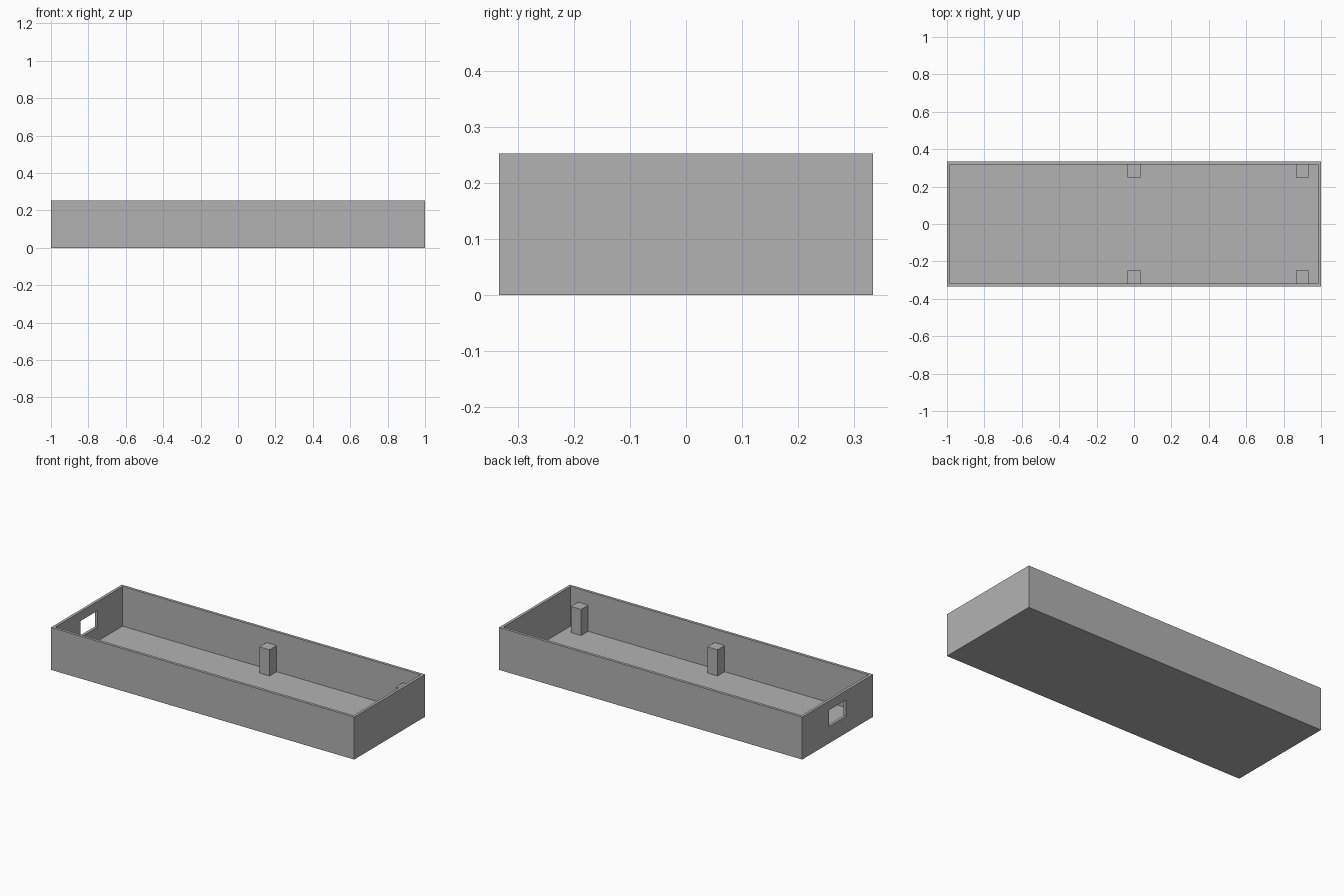
import bpy
import bmesh
from mathutils import Matrix, Vector

cube = bpy.data.objects.get("Cube")
if cube:
    bpy.data.objects.remove(cube, do_unlink=True)

LENGTH, WIDTH, HEIGHT = 2.0, 0.667, 0.253
WALL = 0.0167
POST, POST_TOP = 0.067, 0.173

grey = bpy.data.materials.new("grey")
grey.use_nodes = True
colour = (0.448, 0.448, 0.448, 1)
grey.diffuse_color = colour
grey.node_tree.nodes["Principled BSDF"].inputs["Base Color"].default_value = colour


def box(name, low, high):
    """Add a grey box spanning two opposite corners."""
    low, high = Vector(low), Vector(high)
    bm = bmesh.new()
    bmesh.ops.create_cube(bm, size=1, matrix=Matrix.Translation((low + high) / 2)
                          @ Matrix.Diagonal((high - low).to_4d()))
    mesh = bpy.data.meshes.new(name)
    bm.to_mesh(mesh)
    bm.free()
    mesh.materials.append(grey)
    obj = bpy.data.objects.new(name, mesh)
    bpy.context.collection.objects.link(obj)
    return obj


def cut(target, cutter):
    """Subtract a hidden cutter from the target."""
    mod = target.modifiers.new(cutter.name, "BOOLEAN")
    mod.operation = "DIFFERENCE"
    mod.solver = "EXACT"
    mod.object = cutter
    cutter.hide_render = True
    cutter.hide_set(True)


# Open tray with a thin floor and walls
x, y = LENGTH / 2, WIDTH / 2
ix, iy = x - WALL, y - WALL
tray = box("tray", (-x, -y, 0), (x, y, HEIGHT))
cut(tray, box("cavity_cutter", (-ix, -iy, WALL), (ix, iy, HEIGHT + 0.1)))

# Rectangular port through one end wall
cut(tray, box("port_cutter", (-x - 0.1, -0.08, 0.1), (-ix + 0.05, 0.08, 0.198)))

# Apply the cuts and remove the cutters
bpy.context.view_layer.update()
evaluated = tray.evaluated_get(bpy.context.evaluated_depsgraph_get())
cut_mesh = bpy.data.meshes.new_from_object(evaluated)
tray.modifiers.clear()
tray.data = cut_mesh
for name in ("cavity_cutter", "port_cutter"):
    bpy.data.objects.remove(bpy.data.objects[name], do_unlink=True)

# Square support posts against both long walls
for place, px in (("middle", 0.0), ("end", 0.9)):
    for side, s in (("front", -1), ("back", 1)):
        ys = sorted((s * iy, s * (iy - POST)))
        box(f"{side}_{place}_post", (px - POST / 2, ys[0], WALL),
            (px + POST / 2, ys[1], POST_TOP))
